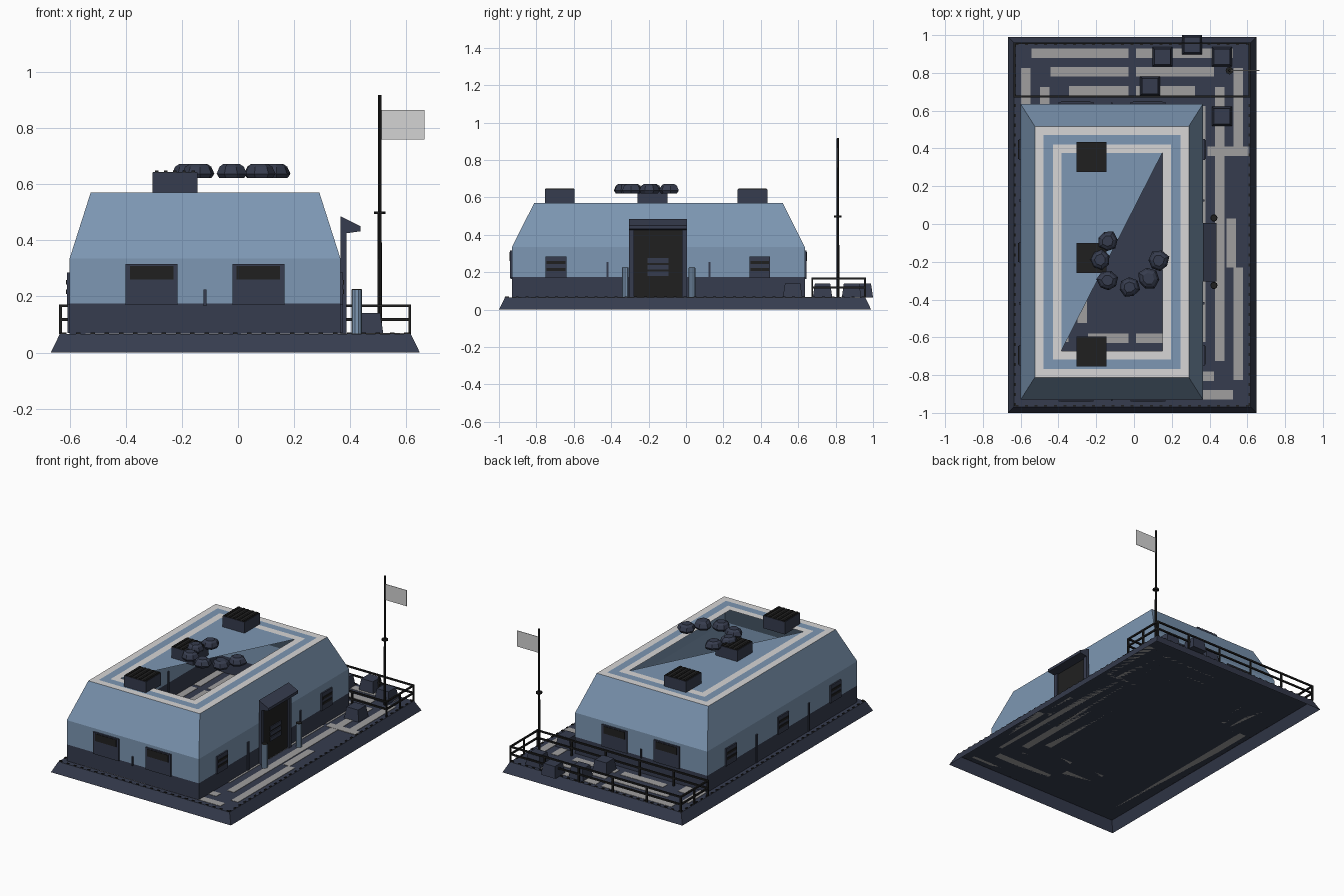
import bpy, bmesh, math, random
from mathutils import Vector

random.seed(4)
cube = bpy.data.objects.get("Cube")
if cube:
    bpy.data.objects.remove(cube)


def material(name, rgb):
    lin = [(c / 255 / 12.92 if c < 11 else ((c / 255 + 0.055) / 1.055) ** 2.4) for c in rgb]
    m = bpy.data.materials.new(name)
    m.use_nodes = True
    m.diffuse_color = (*lin, 1)
    m.node_tree.nodes["Principled BSDF"].inputs["Base Color"].default_value = (*lin, 1)
    return m


BLUE = material("wall blue", (125, 151, 179))
SLATE = material("dark slate", (54, 60, 78))
BLACK = material("black metal", (32, 32, 32))
WHITE = material("roof white", (215, 214, 214))
GREY = material("floor grey", (160, 159, 159))
FLAG = material("flag grey", (212, 212, 212))


def finish(name, bm, *mats):
    mesh = bpy.data.meshes.new(name)
    bm.to_mesh(mesh)
    bm.free()
    for m in mats:
        mesh.materials.append(m)
    obj = bpy.data.objects.new(name, mesh)
    bpy.context.collection.objects.link(obj)
    return obj


def add_box(bm, x0, x1, y0, y1, z0, z1, taper=0.0):
    """Box between limits, its top drawn in by taper."""
    vs = bmesh.ops.create_cube(bm, size=1)["verts"]
    for v in vs:
        t = taper if v.co.z > 0 else 0
        v.co = Vector((x1 - t if v.co.x > 0 else x0 + t,
                       y1 - t if v.co.y > 0 else y0 + t,
                       z1 if v.co.z > 0 else z0))


def boxes(name, mat, items, taper=0.0):
    bm = bmesh.new()
    for it in items:
        add_box(bm, *it, taper)
    return finish(name, bm, mat)


def lathe(name, mat, x, y, profile, sides=8, wobble=0.0):
    """Closed stack of rings given as (radius, z)."""
    bm = bmesh.new()
    turn = random.random() * wobble * 9
    bumps = [1 + random.uniform(-wobble, wobble) for _ in range(sides)]
    rings = []
    for r, z in profile:
        rings.append([bm.verts.new((x + r * b * math.cos(turn + math.tau * i / sides),
                                    y + r * b * math.sin(turn + math.tau * i / sides), z))
                      for i, b in enumerate(bumps)])
    for a, b in zip(rings, rings[1:]):
        for i in range(sides):
            j = (i + 1) % sides
            bm.faces.new((a[i], a[j], b[j], b[i]))
    bm.faces.new(rings[0][::-1])
    bm.faces.new(rings[-1])
    return finish(name, bm, mat)


DECK = 0.066
CX = -0.01

# Hollow base with sloped sides, open underneath
bm = bmesh.new()
add_box(bm, -0.667, 0.648, -1.0, 0.99, 0, DECK, 0.032)
bm.normal_update()
bmesh.ops.delete(bm, geom=[f for f in bm.faces if f.normal.z < -0.9], context="FACES_ONLY")
finish("base_slab", bm, SLATE)

# Small studs along the deck rim
studs = []
for i in range(25):
    x = -0.62 + i * 1.22 / 24
    studs += [(x - .008, x + .008, y - .005, y + .005, DECK, DECK + .005) for y in (-0.962, 0.952)]
for i in range(37):
    y = -0.955 + i * 1.9 / 36
    studs += [(x - .005, x + .005, y - .008, y + .008, DECK, DECK + .005) for x in (-0.629, 0.61)]
boxes("rim_studs", BLACK, studs)

# Painted floor dashes in nested frames
dashes = []
for k in range(4):
    rx, ry, half = 0.563 - 0.1 * k, 0.905 - 0.1 * k, 0.025
    for s in (-1, 1):
        for t in (-1, 1):
            xs = sorted((CX + t * 0.02, CX + t * (rx - 0.03)))
            dashes.append((*xs, s * ry - half, s * ry + half, DECK, DECK + 0.002))
        spans = ((-ry + 0.08, -0.23), (0.39, ry - 0.08)) if k == 0 and s > 0 else \
                ((-ry + 0.08, 0.36), (0.39, ry - 0.08))
        for y0, y1 in spans:
            dashes.append((CX + s * rx - half, CX + s * rx + half, y0, y1, DECK, DECK + 0.002))
dashes.append((0.49, 0.54, -0.23, 0.03, DECK, DECK + 0.002))
dashes.append((0.39, 0.605, 0.36, 0.41, DECK, DECK + 0.003))
boxes("floor_dashes", GREY, dashes)

# Building shell: stacked rectangles, ringed roof, half of the centre panel open
X0, X1, Y0, Y1, TOP = -0.6, 0.365, -0.93, 0.635, 0.57
levels = [(0, 0, DECK, 1), (0, 0, 0.175, 1), (0, 0, 0.335, 0), (0.075, 0.118, TOP, 0),
          (0.12, 0.163, TOP, 2), (0.17, 0.213, TOP, 0), (0.215, 0.258, TOP, 2)]
bm = bmesh.new()
prev = None
for dx, dy, z, mat in levels:
    ring = [bm.verts.new(p) for p in ((X0 + dx, Y0 + dy, z), (X1 - dx, Y0 + dy, z),
                                      (X1 - dx, Y1 - dy, z), (X0 + dx, Y1 - dy, z))]
    if prev:
        for i in range(4):
            j = (i + 1) % 4
            bm.faces.new((prev[i], prev[j], ring[j], ring[i])).material_index = mat
    prev = ring
bm.faces.new((prev[0], prev[2], prev[3])).material_index = 0
finish("building_shell", bm, BLUE, SLATE, WHITE)


# Wall fittings: plates placed on a wall by side, position and height
def on_wall(side, u, w, z0, z1, out, gap=0.001):
    a, b = u - w / 2, u + w / 2
    return {"front": (a, b, Y0 - out, Y0 - gap, z0, z1),
            "back": (a, b, Y1 + gap, Y1 + out, z0, z1),
            "right": (X1 + gap, X1 + out, a, b, z0, z1),
            "left": (X0 - out, X0 - gap, a, b, z0, z1)}[side]


panels, glass, pipes = [], [], []
for side in ("front", "back"):
    for u in (-0.308, 0.073):
        panels.append(on_wall(side, u, 0.185, 0.17, 0.315, 0.01))
        glass.append(on_wall(side, u, 0.155, 0.26, 0.308, 0.013, 0.009))
    pipes.append(on_wall(side, -0.118, 0.01, 0.165, 0.225, 0.008, -0.006))
for side, spots in (("right", (-0.695, 0.395)), ("left", (-0.695, -0.15, 0.395))):
    for u in spots:
        panels.append(on_wall(side, u, 0.11, 0.17, 0.285, 0.01))
        for z in (0.208, 0.243):
            glass.append(on_wall(side, u, 0.1, z, z + 0.016, 0.013, 0.009))
    for u in (-0.42, 0.125):
        pipes.append(on_wall(side, u, 0.012, 0.07, 0.255, 0.008, -0.006))
boxes("window_panels", SLATE, panels)
boxes("window_openings", BLACK, glass)
boxes("wall_pipes", SLATE, pipes)

# Door standing against the wall, with frame, slatted hatch and sloping awning
DY = -0.15
boxes("door_frame", SLATE, [(0.366, 0.387, DY + s * 0.142 - 0.013, DY + s * 0.142 + 0.013, DECK, 0.44)
                            for s in (-1, 1)])
boxes("door", BLACK, [(0.366, 0.377, DY - 0.13, DY + 0.13, DECK, 0.435)])
boxes("door_slats", SLATE, [(0.376, 0.383, DY - 0.057, DY + 0.057, z, z + 0.025) for z in (0.18, 0.215, 0.25)])
bm = bmesh.new()
section = [(0.366, 0.425), (0.387, 0.425), (0.436, 0.432), (0.436, 0.45), (0.366, 0.485)]
ends = [[bm.verts.new((x, DY + s * 0.155, z)) for x, z in section] for s in (-1, 1)]
bm.faces.new(ends[0])
bm.faces.new(ends[1][::-1])
for i in range(len(section)):
    j = (i + 1) % len(section)
    bm.faces.new((ends[0][j], ends[0][i], ends[1][i], ends[1][j]))
finish("door_awning", bm, SLATE)

# Bollards beside the door
for y in (-0.325, 0.032):
    lathe("bollard", BLUE, 0.423, y, [(0.019, DECK), (0.019, 0.222)], 10)
    lathe("bollard_cap", BLACK, 0.423, y, [(0.019, 0.222), (0.017, 0.226)], 10)

# Roof vents with slatted lids
for y in (0.355, -0.18, -0.675):
    boxes("roof_vent", SLATE, [(-0.305, -0.145, y - 0.08, y + 0.08, TOP - 0.01, 0.642)])
    lid = [(-0.303, -0.147, y - 0.078, y + 0.078, 0.641, 0.644)]
    lid += [(x - 0.006, x + 0.006, y - 0.075, y + 0.075, 0.643, 0.648)
            for x in (-0.29, -0.2575, -0.225, -0.1925, -0.16)]
    boxes("roof_vent_lid", BLACK, lid)

# Faceted lumps in an arc above the roof opening
for x, y in ((-0.14, -0.09), (-0.18, -0.19), (-0.14, -0.30), (-0.025, -0.335), (0.075, -0.29), (0.13, -0.195)):
    lathe("roof_lump", SLATE, x, y, [(0.046, 0.622), (0.056, 0.637), (0.045, 0.662), (0.03, 0.672)], 7, 0.1)

# Tapered crates on the deck
boxes("deck_crates", SLATE, [(x - 0.053, x + 0.053, y - 0.052, y + 0.052, DECK, 0.14)
                             for x, y in ((0.15, 0.885), (0.308, 0.948), (0.465, 0.885),
                                          (0.085, 0.73), (0.465, 0.57))], taper=0.011)

# Railing around the back of the deck
fx0, fx1, fy0, fy1, r = -0.632, 0.612, 0.675, 0.957, 0.005
rails = []
for z in (0.118, 0.167):
    rails += [(fx0 - r, fx1 + r, y - r, y + r, z - r, z + r) for y in (fy0, fy1)]
    rails += [(x - r, x + r, fy0, fy1, z - r, z + r) for x in (fx0, fx1)]
for i in range(6):
    x = fx0 + (fx1 - fx0) * i / 5
    rails += [(x - r, x + r, y - r, y + r, DECK, 0.167) for y in (fy0, fy1)]
rails += [(x - r, x + r, 0.817 - r, 0.817 + r, DECK, 0.167) for x in (fx0, fx1)]
boxes("railing", BLACK, rails)

# Flagpole and flag
lathe("flagpole", BLACK, 0.505, 0.812, [(0.008, DECK), (0.007, 0.5), (0.006, 0.918)])
lathe("flagpole_collar", BLACK, 0.505, 0.812, [(0.02, 0.493), (0.02, 0.503)])
boxes("flag", FLAG, [(0.508, 0.665, 0.811, 0.814, 0.76, 0.865)])
